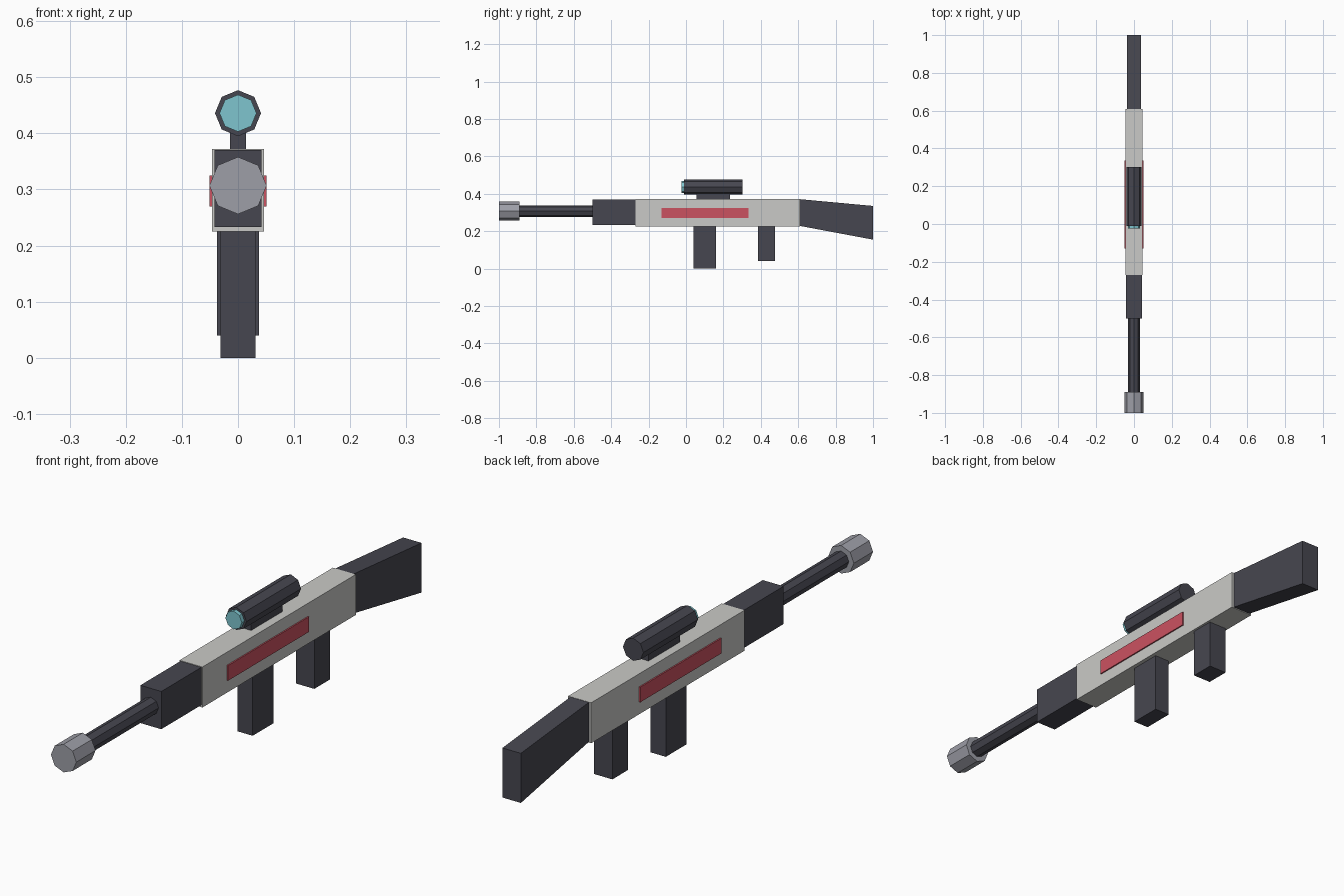
import bpy
import bmesh
from math import pi
from mathutils import Matrix

cube = bpy.data.objects.get("Cube")
if cube:
    bpy.data.objects.remove(cube, do_unlink=True)


def material(name, rgb):
    m = bpy.data.materials.new(name)
    m.use_nodes = True
    m.diffuse_color = (*rgb, 1)
    m.node_tree.nodes["Principled BSDF"].inputs["Base Color"].default_value = (*rgb, 1)
    return m


DARK = material("dark_grey", (0.062, 0.062, 0.08))
LIGHT = material("light_grey", (0.59, 0.59, 0.57))
STEEL = material("steel_grey", (0.34, 0.345, 0.39))
RED = material("red", (0.6, 0.085, 0.12))
TEAL = material("lens_teal", (0.21, 0.56, 0.62))


def finish(name, bm, mat):
    bmesh.ops.recalc_face_normals(bm, faces=bm.faces)
    mesh = bpy.data.meshes.new(name)
    bm.to_mesh(mesh)
    bm.free()
    mesh.materials.append(mat)
    ob = bpy.data.objects.new(name, mesh)
    bpy.context.collection.objects.link(ob)
    return ob


def slab(name, profile, x0, x1, mat):
    """Extrude a side profile of (y, z) points from x0 to x1."""
    bm = bmesh.new()
    face = bm.faces.new([bm.verts.new((x0, y, z)) for y, z in profile])
    ext = bmesh.ops.extrude_face_region(bm, geom=[face])
    verts = [g for g in ext["geom"] if isinstance(g, bmesh.types.BMVert)]
    bmesh.ops.translate(bm, verts=verts, vec=(x1 - x0, 0, 0))
    return finish(name, bm, mat)


def box(name, half, y0, y1, z0, z1, mat):
    return slab(name, [(y0, z0), (y1, z0), (y1, z1), (y0, z1)], -half, half, mat)


def tube(name, r, y0, y1, z, mat):
    """Eight-sided cylinder along y with a corner pointing up."""
    bm = bmesh.new()
    place = Matrix.Translation((0, (y0 + y1) / 2, z)) @ Matrix.Rotation(pi / 2, 4, "X")
    bmesh.ops.create_cone(bm, cap_ends=True, segments=8, radius1=r, radius2=r,
                          depth=y1 - y0, matrix=place)
    return finish(name, bm, mat)


# Body and fore-end
box("receiver", 0.046, -0.27, 0.61, 0.225, 0.372, LIGHT)
box("handguard", 0.042, -0.5, -0.27, 0.233, 0.37, DARK)

# Coloured side plates
for side, s in (("left", 1), ("right", -1)):
    slab(side + "_side_stripe", [(-0.13, 0.27), (0.335, 0.27), (0.335, 0.325), (-0.13, 0.325)],
         s * 0.045, s * 0.051, RED)

# Tapered shoulder stock
slab("stock", [(0.61, 0.228), (1, 0.155), (1, 0.335), (0.61, 0.371)], -0.037, 0.037, DARK)

# Grip and magazine
box("magazine", 0.031, 0.04, 0.16, 0, 0.226, DARK)
box("grip", 0.037, 0.385, 0.475, 0.04, 0.226, DARK)

# Barrel and muzzle
tube("barrel", 0.031, -0.89, -0.5, 0.307, DARK)
tube("muzzle", 0.051, -1, -0.89, 0.307, STEEL)

# Scope on its mount
box("scope_mount", 0.014, 0.055, 0.235, 0.371, 0.41, DARK)
tube("scope", 0.041, -0.01, 0.303, 0.436, DARK)
tube("scope_lens", 0.033, -0.025, 0, 0.436, TEAL)
